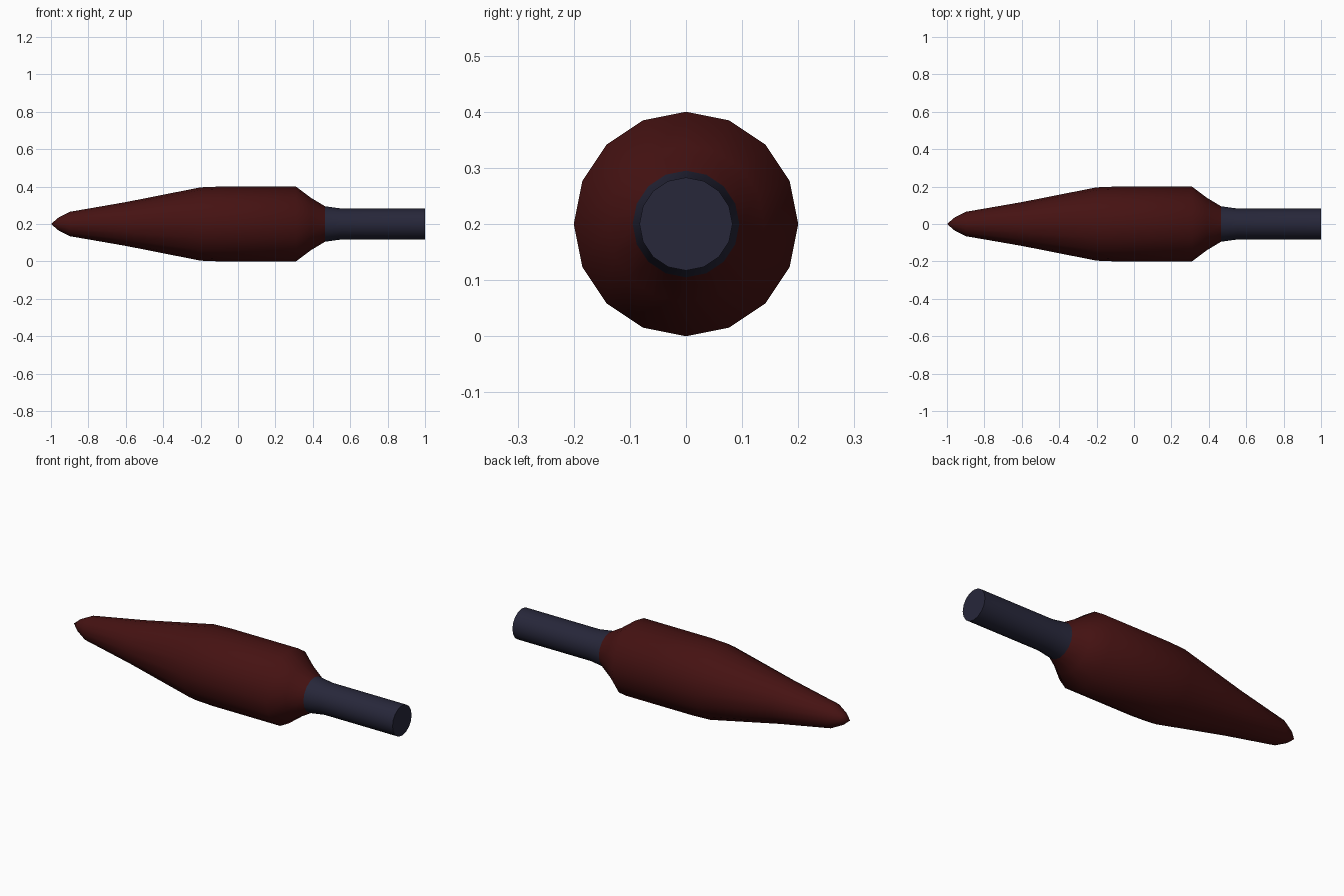
import bpy, bmesh, math

if "Cube" in bpy.data.objects:
    bpy.data.objects.remove(bpy.data.objects["Cube"])

SIDES = 16
AXIS_Z = 0.2


def material(name, rgb):
    m = bpy.data.materials.new(name)
    m.diffuse_color = (*rgb, 1)
    m.use_nodes = True
    m.node_tree.nodes["Principled BSDF"].inputs["Base Color"].default_value = m.diffuse_color
    return m


def lathe(name, profile, mat, cap=False):
    """Spin (x, radius) points around the long axis; radius 0 makes a tip."""
    bm = bmesh.new()
    rings = []
    for x, r in profile:
        count = SIDES if r else 1
        rings.append([bm.verts.new((x, r * math.sin(math.tau * i / SIDES),
                                    AXIS_Z + r * math.cos(math.tau * i / SIDES)))
                      for i in range(count)])
    for a, b in zip(rings, rings[1:]):
        for i in range(SIDES):
            j = (i + 1) % SIDES
            if len(a) == 1:
                bm.faces.new((a[0], b[j], b[i]))
            else:
                bm.faces.new((a[i], a[j], b[j], b[i]))
    if cap:
        bm.faces.new(rings[-1])
    bmesh.ops.recalc_face_normals(bm, faces=bm.faces)
    mesh = bpy.data.meshes.new(name)
    bm.to_mesh(mesh)
    bm.free()
    mesh.materials.append(mat)
    ob = bpy.data.objects.new(name, mesh)
    bpy.context.collection.objects.link(ob)
    bpy.ops.object.select_all(action='DESELECT')
    ob.select_set(True)
    bpy.context.view_layer.objects.active = ob
    bpy.ops.object.shade_smooth_by_angle(angle=math.radians(50))
    return ob


red = material("dark red", (0.06, 0.006, 0.006))
slate = material("dark slate", (0.02, 0.02, 0.042))

# Tapered body with a blunt tip and rear shoulder
lathe("body", [(-1, 0), (-0.96, 0.034), (-0.9, 0.065), (-0.6, 0.117),
               (-0.2, 0.196), (-0.1, 0.2), (0.31, 0.2), (0.39, 0.14),
               (0.465, 0.095)], red)

# Tail rod with a flat end
lathe("tail_rod", [(0.465, 0.095), (0.55, 0.083), (1, 0.083)], slate, cap=True)
